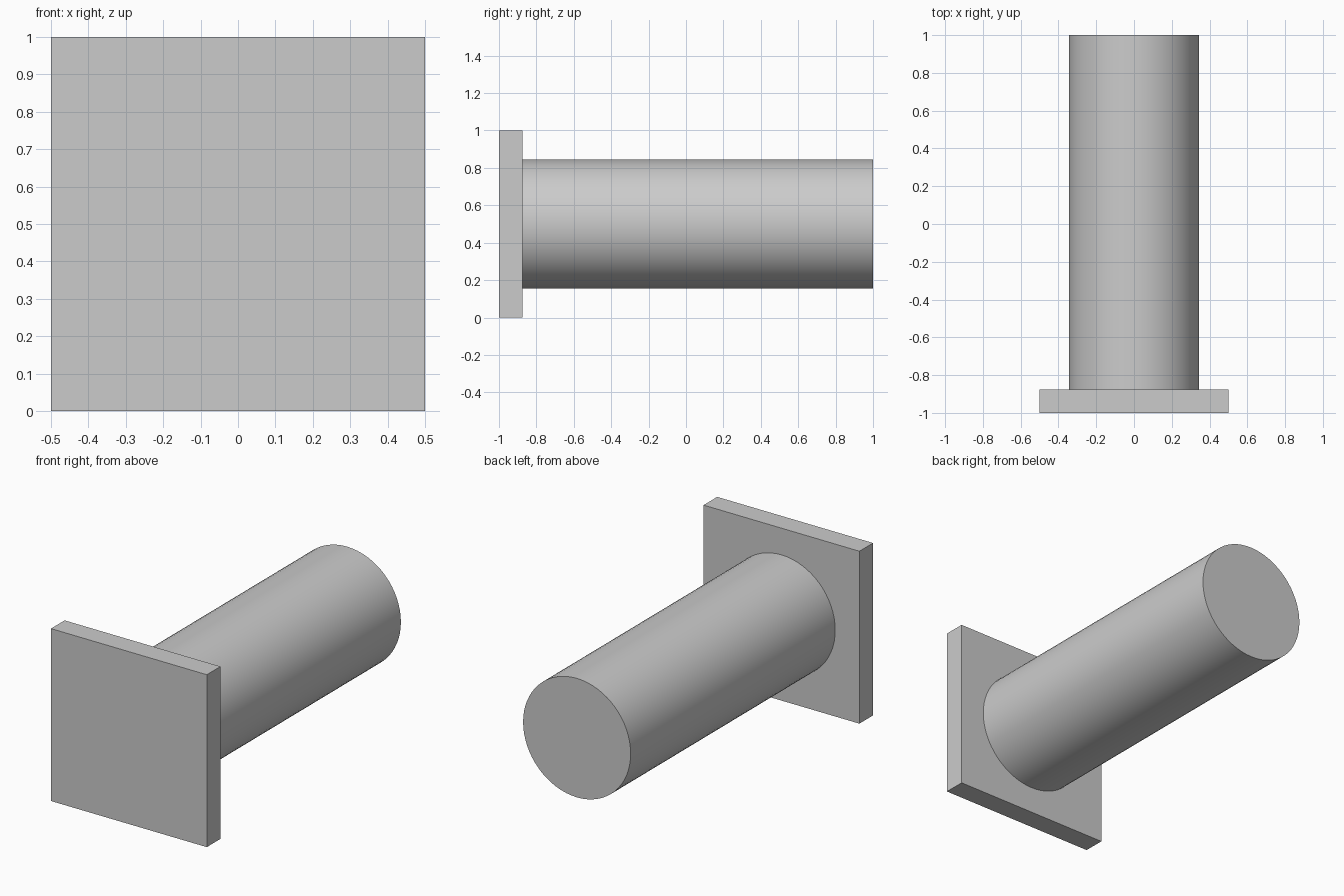
import bpy
import math

default = bpy.data.objects.get("Cube")
if default:
    bpy.data.objects.remove(default, do_unlink=True)

# Single plain grey
grey = bpy.data.materials.new("light_grey")
grey.use_nodes = True
colour = (0.6, 0.6, 0.6, 1.0)
grey.diffuse_color = colour
grey.node_tree.nodes["Principled BSDF"].inputs["Base Color"].default_value = colour

FRONT, BACK = -1.0, 1.0
THICKNESS = 0.125
SIZE = 1.0
RADIUS = 0.345
joint = FRONT + THICKNESS

# Square plate at the front
bpy.ops.mesh.primitive_cube_add(size=1, location=(0, FRONT + THICKNESS / 2, SIZE / 2))
plate = bpy.context.object
plate.name = "base_plate"
plate.scale = (SIZE, THICKNESS, SIZE)
bpy.ops.object.transform_apply(location=False, rotation=False, scale=True)
plate.data.materials.append(grey)

# Round post running back from the plate
bpy.ops.mesh.primitive_cylinder_add(
    vertices=64, radius=RADIUS, depth=BACK - joint,
    location=(0, (BACK + joint) / 2, SIZE / 2), rotation=(math.pi / 2, 0, 0))
post = bpy.context.object
post.name = "round_post"
post.data.materials.append(grey)
bpy.ops.object.shade_smooth_by_angle(angle=math.radians(30))
